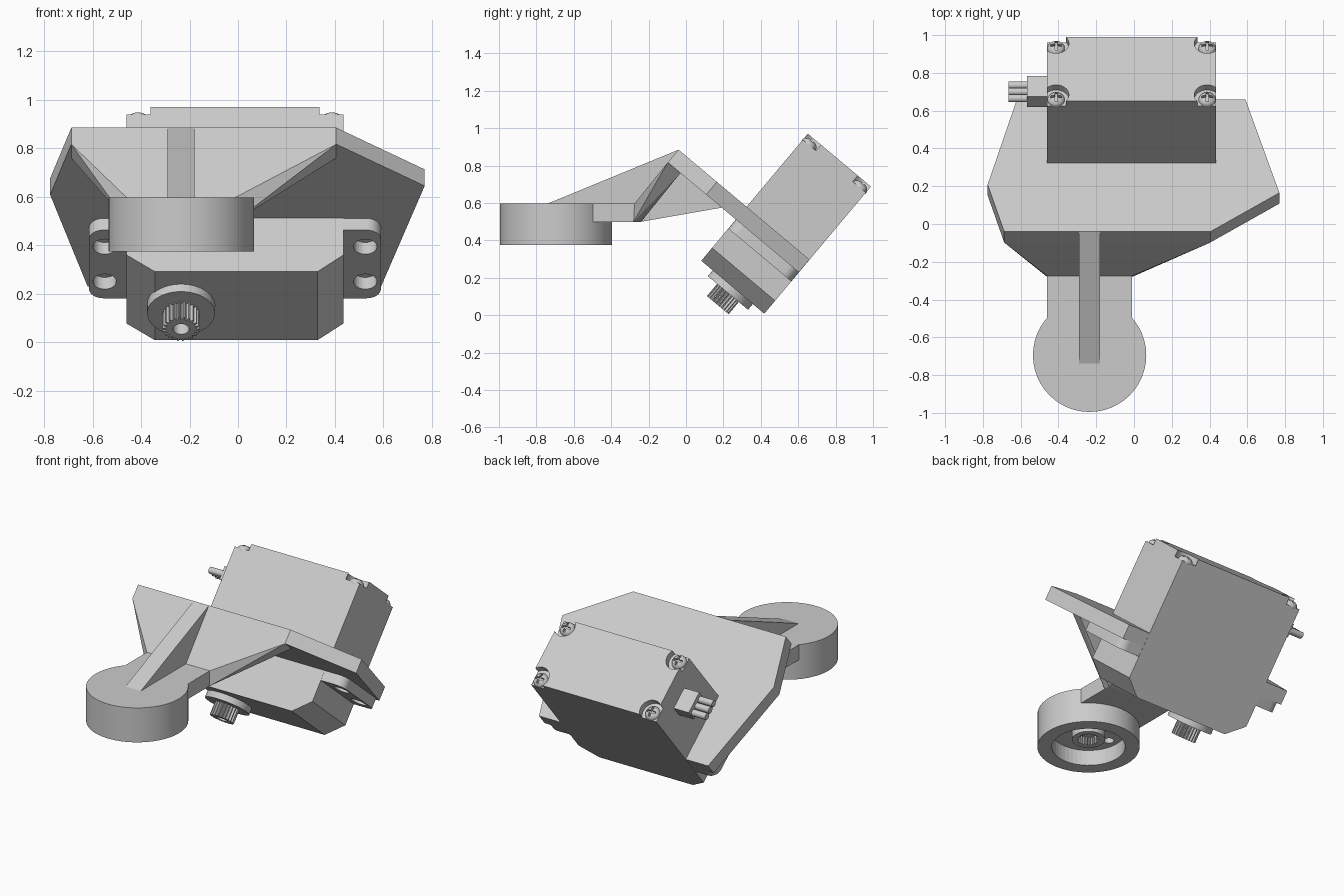
import bpy, bmesh
from math import sin, cos, pi, radians
from mathutils import Matrix, Vector

if "Cube" in bpy.data.objects:
    bpy.data.objects.remove(bpy.data.objects["Cube"])

grey = bpy.data.materials.new("light_grey_plastic")
grey.use_nodes = True
grey.diffuse_color = (0.6, 0.6, 0.6, 1)
grey.node_tree.nodes["Principled BSDF"].inputs["Base Color"].default_value = (0.6, 0.6, 0.6, 1)

SHAFT_X = -0.235
# Frame of the tilted motor: origin at the middle of its shaft-side face
TILT = Matrix.Translation((-0.0125, 0.25, 0.15)) @ Matrix.Rotation(radians(-40), 4, "X")
WORLD = Matrix.Identity(4)
# Maps a profile drawn in (y, z) and extruded along x
SIDEWAYS = Matrix(((0, 0, 1, 0), (1, 0, 0, 0), (0, 1, 0, 0), (0, 0, 0, 1)))


def finish(name, bm, frame, smooth=False):
    bmesh.ops.recalc_face_normals(bm, faces=bm.faces[:])
    mesh = bpy.data.meshes.new(name)
    bm.to_mesh(mesh)
    bm.free()
    mesh.materials.append(grey)
    ob = bpy.data.objects.new(name, mesh)
    bpy.context.scene.collection.objects.link(ob)
    ob.matrix_world = frame
    if smooth:
        activate(ob)
        bpy.ops.object.shade_smooth_by_angle(angle=radians(30))
    return ob


def activate(ob):
    bpy.ops.object.select_all(action="DESELECT")
    ob.select_set(True)
    bpy.context.view_layer.objects.active = ob


def prism(name, outline, lo, hi, frame=WORLD, smooth=False):
    bm = bmesh.new()
    face = bm.faces.new([bm.verts.new((x, y, lo)) for x, y in outline])
    new = bmesh.ops.extrude_face_region(bm, geom=[face])["geom"]
    verts = [v for v in new if isinstance(v, bmesh.types.BMVert)]
    bmesh.ops.translate(bm, verts=verts, vec=(0, 0, hi - lo))
    return finish(name, bm, frame, smooth)


def hull(name, points, frame=WORLD):
    bm = bmesh.new()
    for p in points:
        bm.verts.new(p)
    bmesh.ops.convex_hull(bm, input=bm.verts[:])
    bmesh.ops.dissolve_limit(bm, angle_limit=0.01, verts=bm.verts[:], edges=bm.edges[:])
    return finish(name, bm, frame)


def circle(r, x=0, y=0, n=48):
    return [(x + r * cos(2 * pi * i / n), y + r * sin(2 * pi * i / n)) for i in range(n)]


def gear(r_out, r_in, x=0, y=0, teeth=22):
    pts = []
    for i in range(teeth * 4):
        r = r_out if i % 4 < 2 else r_in
        a = 2 * pi * i / (teeth * 4)
        pts.append((x + r * cos(a), y + r * sin(a)))
    return pts


def rect(x0, x1, y0, y1):
    return [(x0, y0), (x1, y0), (x1, y1), (x0, y1)]


def rounded(hx, hy, r, n=8):
    pts = []
    for k, (sx, sy) in enumerate(((1, 1), (-1, 1), (-1, -1), (1, -1))):
        for i in range(n + 1):
            a = pi / 2 * (k + i / n)
            pts.append((sx * (hx - r) + r * cos(a), sy * (hy - r) + r * sin(a)))
    return pts


def cut(ob, *cutters):
    for c in cutters:
        c.hide_render = True
        mod = ob.modifiers.new("cut", "BOOLEAN")
        mod.operation, mod.solver, mod.object = "DIFFERENCE", "EXACT", c
        activate(ob)
        bpy.ops.object.modifier_apply(modifier=mod.name)
        bpy.data.objects.remove(c)


# Motor case with sloped ends on the shaft side
HX, HY, TOP = 0.4475, 0.22, 0.887
case = prism("motor_case", [(-HX, 0.09), (-0.33, 0), (0.34, 0), (HX, 0.09), (HX, TOP), (-HX, TOP)],
             -HY, HY, TILT @ Matrix.Rotation(pi / 2, 4, "X"))
corners = [(sx * 0.4, sy * 0.177) for sx in (-1, 1) for sy in (-1, 1)]
cut(case, *[prism("corner_cutter", circle(0.068, x, y, 32), 0.845, 1, TILT) for x, y in corners])

# Cross-head screws in the corner recesses
for x, y in corners:
    bm = bmesh.new()
    bmesh.ops.create_uvsphere(bm, u_segments=24, v_segments=12, radius=0.046)
    bmesh.ops.scale(bm, verts=bm.verts[:], vec=(1, 1, 0.7))
    frame = TILT @ Matrix.Translation((x, y, 0.844))
    screw = finish("case_screw", bm, frame, True)
    cut(screw, prism("slot_cutter", rect(-0.03, 0.03, -0.007, 0.007), 0.012, 0.1, frame),
        prism("slot_cutter", rect(-0.007, 0.007, -0.03, 0.03), 0.012, 0.1, frame))

# Mounting flange with two holes at each end
flange = prism("motor_flange", rounded(0.602, HY - 0.001, 0.06), 0.225, 0.291, TILT, True)
cut(flange, *[prism("hole_cutter", circle(0.048, sx * 0.5375, sy * 0.112, 32), 0.1, 0.35, TILT)
              for sx in (-1, 1) for sy in (-1, 1)])

# Output boss and splined shaft
sx = SHAFT_X + 0.0125
prism("shaft_boss", circle(0.14, sx), -0.04, 0.01, TILT, True)
shaft = prism("splined_shaft", gear(0.076, 0.062, sx), -0.125, -0.03, TILT)
cut(shaft, prism("bore_cutter", circle(0.033, sx, n=24), -0.2, -0.05, TILT))

# Cable plug and three wires
prism("cable_plug", rect(-0.555, -HX + 0.01, -0.07, 0.07), 0.66, 0.745, TILT)
for i in (-1, 0, 1):
    prism("cable_wire", circle(0.021, 0.70, i * 0.045, 16), -0.652, -0.54,
          TILT @ SIDEWAYS @ Matrix(((0, 1, 0, 0), (1, 0, 0, 0), (0, 0, 1, 0), (0, 0, 0, 1))), True)

# Slanted mounting plate, wrapped around the motor
plate = prism("mounting_plate",
              [(-0.675, -0.695), (0.4175, -0.695), (0.7825, -0.427), (0.6025, 0.219),
               (-0.6075, 0.219), (-0.7625, -0.37)], 0.288, 0.377, TILT)

# Flared bridge from the plate down to the neck
bridge = []
for wide, narrow in ((-0.6875, -0.46), (0.405, -0.01)):
    bridge += [(wide, -0.098, 0.817), (wide, -0.03, 0.76), (wide, -0.06, 0.84),
               (narrow, -0.275, 0.598), (narrow, -0.24, 0.5), (narrow, -0.28, 0.5)]
hull("flared_bridge", bridge)

# Gusset under the plate, neck and stiffening rib
prism("gusset", [(-0.27, 0.5), (-0.24, 0.5), (0.2, 0.577), (-0.03, 0.77), (-0.1, 0.78)],
      -0.459, -0.011, SIDEWAYS)
prism("neck", rect(-0.46, -0.01, -0.5, -0.24), 0.5, 0.598)
prism("stiffening_rib", [(-0.74, 0.597), (-0.2, 0.597), (-0.03, 0.8), (-0.04, 0.885)],
      -0.29, -0.18, SIDEWAYS)

# Round hub, hollow underneath, with splined socket and a small hole
CY = -0.695
hub = prism("round_hub", circle(0.3, SHAFT_X, CY), 0.375, 0.598, WORLD, True)
cut(hub, prism("recess_cutter", circle(0.215, SHAFT_X, CY), 0.2, 0.475),
    prism("pin_hole_cutter", circle(0.03, SHAFT_X - 0.155, CY, 20), 0.2, 0.56))
socket = prism("splined_socket", circle(0.097, SHAFT_X, CY), 0.425, 0.48, WORLD, True)
cut(socket, prism("socket_cutter", gear(0.066, 0.054, SHAFT_X, CY), 0.3, 0.474))
